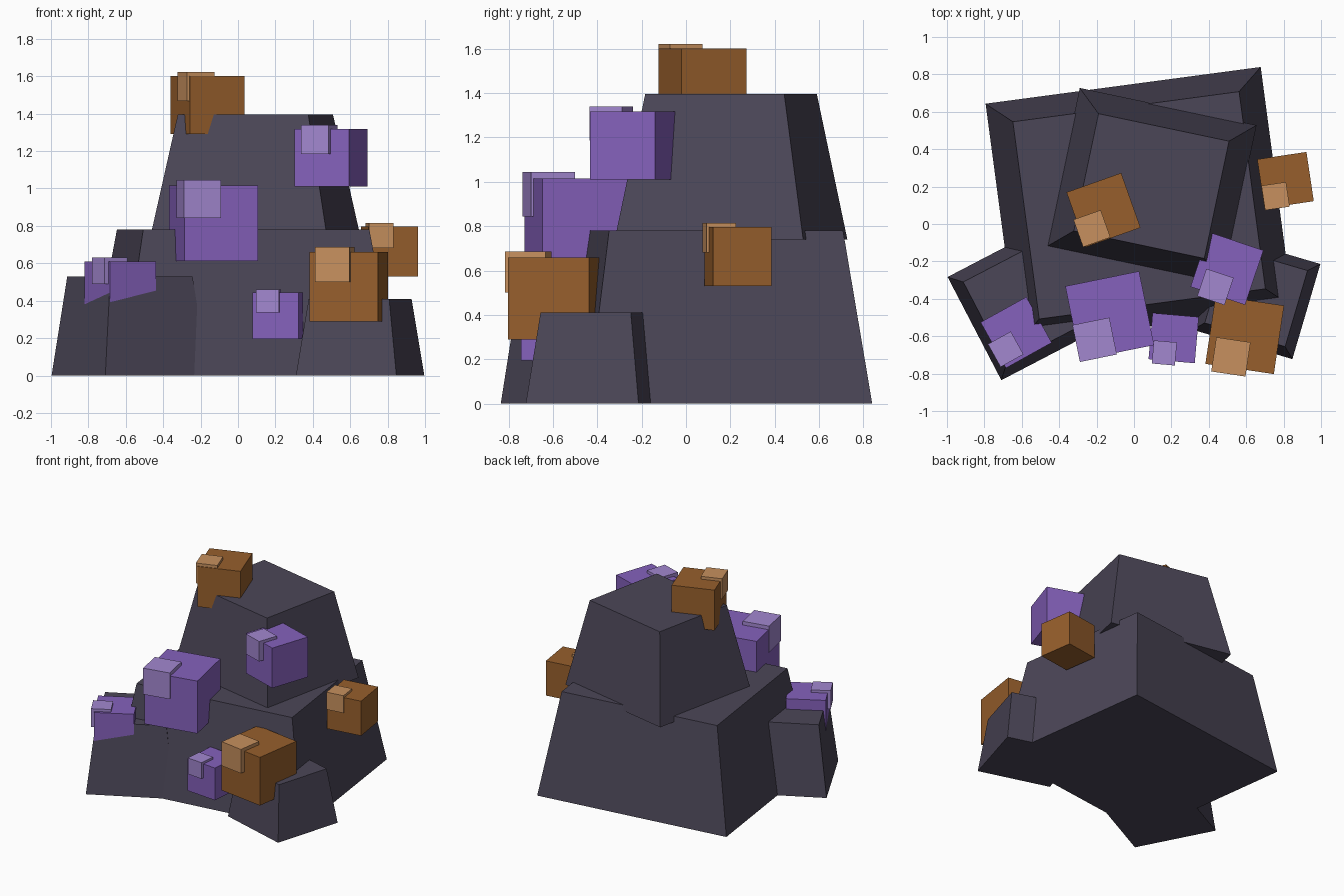
import bpy
import bmesh
from math import radians
from mathutils import Matrix

default_cube = bpy.data.objects.get("Cube")
if default_cube:
    bpy.data.objects.remove(default_cube, do_unlink=True)


def make_material(name, *rgb):
    """Flat material from 0-255 display values, stored as linear."""
    color = [((c / 255 + 0.055) / 1.055) ** 2.4 for c in rgb] + [1.0]
    mat = bpy.data.materials.new(name)
    mat.use_nodes = True
    mat.diffuse_color = color
    bsdf = mat.node_tree.nodes["Principled BSDF"]
    bsdf.inputs["Base Color"].default_value = color
    bsdf.inputs["Roughness"].default_value = 0.9
    return mat


ROCK = make_material("dark rock", 75, 70, 87)
PURPLE = make_material("purple crystal", 133, 97, 188)
LILAC = make_material("pale purple crystal", 162, 135, 207)
ORANGE = make_material("orange ore", 151, 95, 44)
TAN = make_material("pale orange ore", 199, 144, 94)


def block(name, mat, center, size, angle, taper=1.0):
    """Box turned about z, with its top face scaled by taper."""
    bm = bmesh.new()
    bmesh.ops.create_cube(bm, size=1.0)
    bmesh.ops.scale(bm, vec=size, verts=bm.verts)
    top = [v for v in bm.verts if v.co.z > 0]
    bmesh.ops.scale(bm, vec=(taper, taper, 1), verts=top)
    bmesh.ops.rotate(bm, verts=bm.verts, matrix=Matrix.Rotation(radians(angle), 3, "Z"))
    mesh = bpy.data.meshes.new(name)
    bm.to_mesh(mesh)
    bm.free()
    mesh.materials.append(mat)
    obj = bpy.data.objects.new(name, mesh)
    obj.location = center
    bpy.context.collection.objects.link(obj)
    return obj


def rock(name, x, y, bottom, top, width, depth, angle, taper):
    height = top - bottom
    block(name, ROCK, (x, y, bottom + height / 2), (width, depth, height), angle, taper)


def nugget(name, mats, x, y, top, side, angle):
    """Cube with a pale half-size chip standing proud of its top front corner."""
    z = top - side / 2
    block(name, mats[0], (x, y, z), (side,) * 3, angle)
    chip_at = (x - 0.2 * side, y - 0.32 * side, z + 0.32 * side)
    block(name + "_chip", mats[1], chip_at, (side / 2,) * 3, angle)


# Stacked rock mass and its two side boulders
rock("lower_rock", 0.0275, 0.10, 0, 0.78, 1.484, 1.294, 7.6, 0.822)
rock("upper_rock", 0.093, 0.203, 0.74, 1.395, 0.966, 0.868, -11.9, 0.738)
rock("right_boulder", -0.578, -0.416, 0, 0.53, 0.62, 0.622, 27.5, 0.8)
rock("left_boulder", 0.653, -0.389, 0, 0.41, 0.56, 0.53, -16.4, 0.8)

# Purple crystals
purple = (PURPLE, LILAC)
nugget("large_crystal", purple, -0.13, -0.49, 1.016, 0.403, 11.5)
nugget("high_crystal", purple, 0.497, -0.238, 1.318, 0.308, -18.5)
nugget("low_crystal", purple, 0.212, -0.61, 0.443, 0.248, -5)
nugget("side_crystal", purple, -0.63, -0.58, 0.61, 0.28, 29)

# Orange ore lumps
orange = (ORANGE, TAN)
nugget("summit_ore", orange, -0.163, 0.075, 1.6, 0.31, 19.5)
nugget("front_ore", orange, 0.592, -0.592, 0.66, 0.37, -8.5)
nugget("side_ore", orange, 0.81, 0.234, 0.796, 0.266, 8.5)
